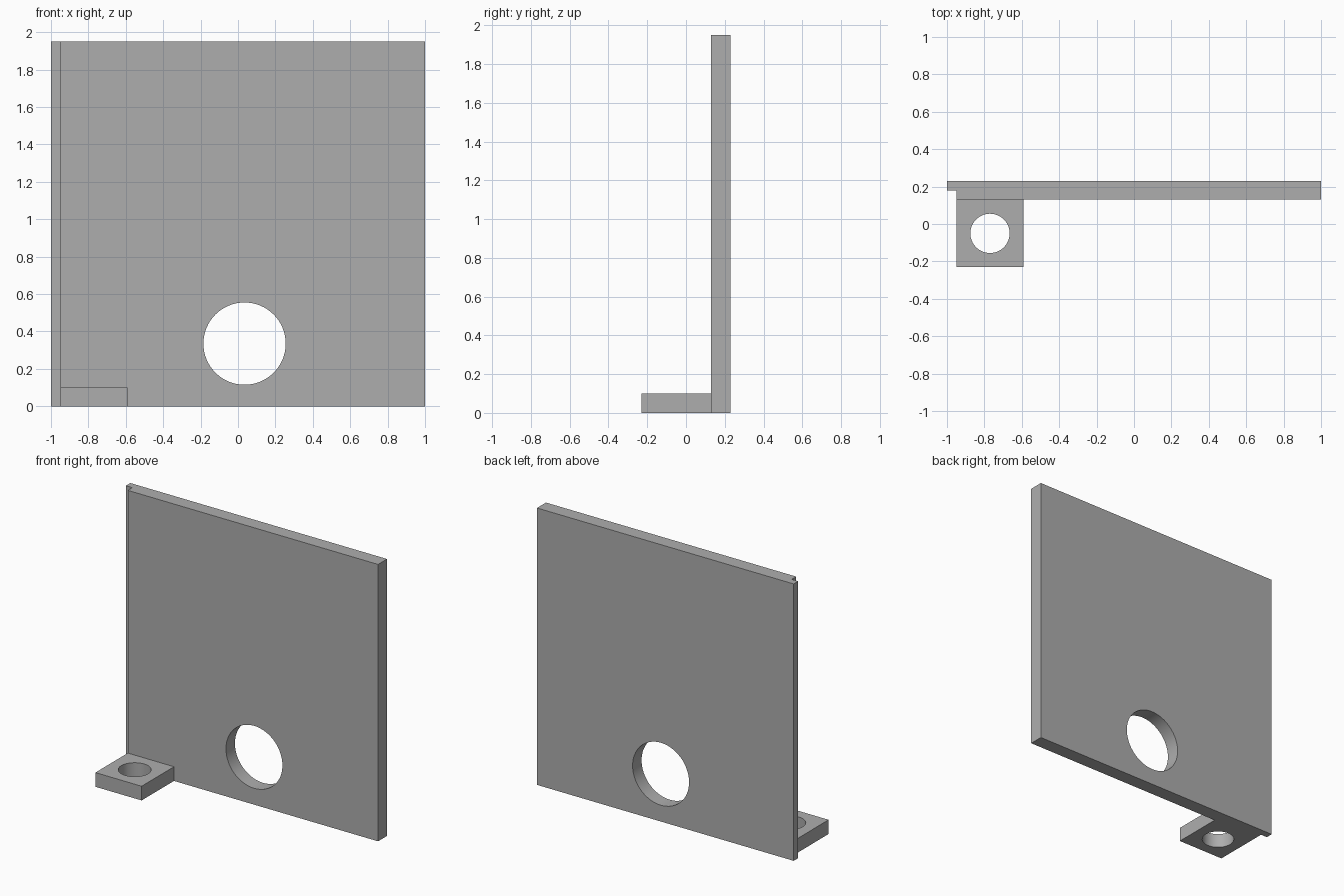
import bpy
import bmesh
import math
from mathutils import Matrix, Vector

cube = bpy.data.objects.get("Cube")
if cube:
    bpy.data.objects.remove(cube, do_unlink=True)

# Single grey material
GREY = (0.42, 0.42, 0.42, 1.0)
grey = bpy.data.materials.new("plain grey")
grey.use_nodes = True
grey.diffuse_color = GREY
grey.node_tree.nodes["Principled BSDF"].inputs["Base Color"].default_value = GREY


def add_object(name, bm):
    bmesh.ops.recalc_face_normals(bm, faces=bm.faces)
    mesh = bpy.data.meshes.new(name)
    bm.to_mesh(mesh)
    bm.free()
    mesh.materials.append(grey)
    obj = bpy.data.objects.new(name, mesh)
    bpy.context.collection.objects.link(obj)
    return obj


def prism(name, outline, height):
    """Extrude a plan outline upward from the ground."""
    bm = bmesh.new()
    face = bm.faces.new([bm.verts.new((x, y, 0)) for x, y in outline])
    top = bmesh.ops.extrude_face_region(bm, geom=[face])["geom"]
    verts = [v for v in top if isinstance(v, bmesh.types.BMVert)]
    bmesh.ops.translate(bm, verts=verts, vec=(0, 0, height))
    return add_object(name, bm)


def drill(obj, centre, radius, axis):
    """Cut a round through hole along the given axis."""
    turn = Vector((0, 0, 1)).rotation_difference(Vector(axis)).to_matrix().to_4x4()
    bm = bmesh.new()
    bmesh.ops.create_cone(bm, cap_ends=True, segments=64, radius1=radius,
                          radius2=radius, depth=0.4,
                          matrix=Matrix.Translation(centre) @ turn)
    cutter = add_object("hole_cutter", bm)
    cutter.hide_render = True
    mod = obj.modifiers.new("hole", "BOOLEAN")
    mod.operation = "DIFFERENCE"
    mod.solver = "EXACT"
    mod.object = cutter
    bpy.ops.object.select_all(action="DESELECT")
    obj.select_set(True)
    bpy.context.view_layer.objects.active = obj
    bpy.ops.object.modifier_apply(modifier=mod.name)
    bpy.data.objects.remove(cutter, do_unlink=True)
    bpy.ops.object.shade_smooth_by_angle(angle=math.radians(30))


FRONT, BACK, STEP = 0.13, 0.23, 0.18
EDGE = -0.95

# Upright panel with a thin lip along its right edge
panel = prism("upright_panel", [(EDGE, FRONT), (1, FRONT), (1, BACK),
                                (-1, BACK), (-1, STEP), (EDGE, STEP)], 1.95)
drill(panel, (0.035, STEP, 0.335), 0.22, (0, 1, 0))

# Mounting tab at the foot of the panel
tab = prism("mounting_tab", [(EDGE, -0.23), (-0.59, -0.23),
                             (-0.59, FRONT), (EDGE, FRONT)], 0.1)
drill(tab, (-0.77, -0.05, 0.05), 0.105, (0, 0, 1))
